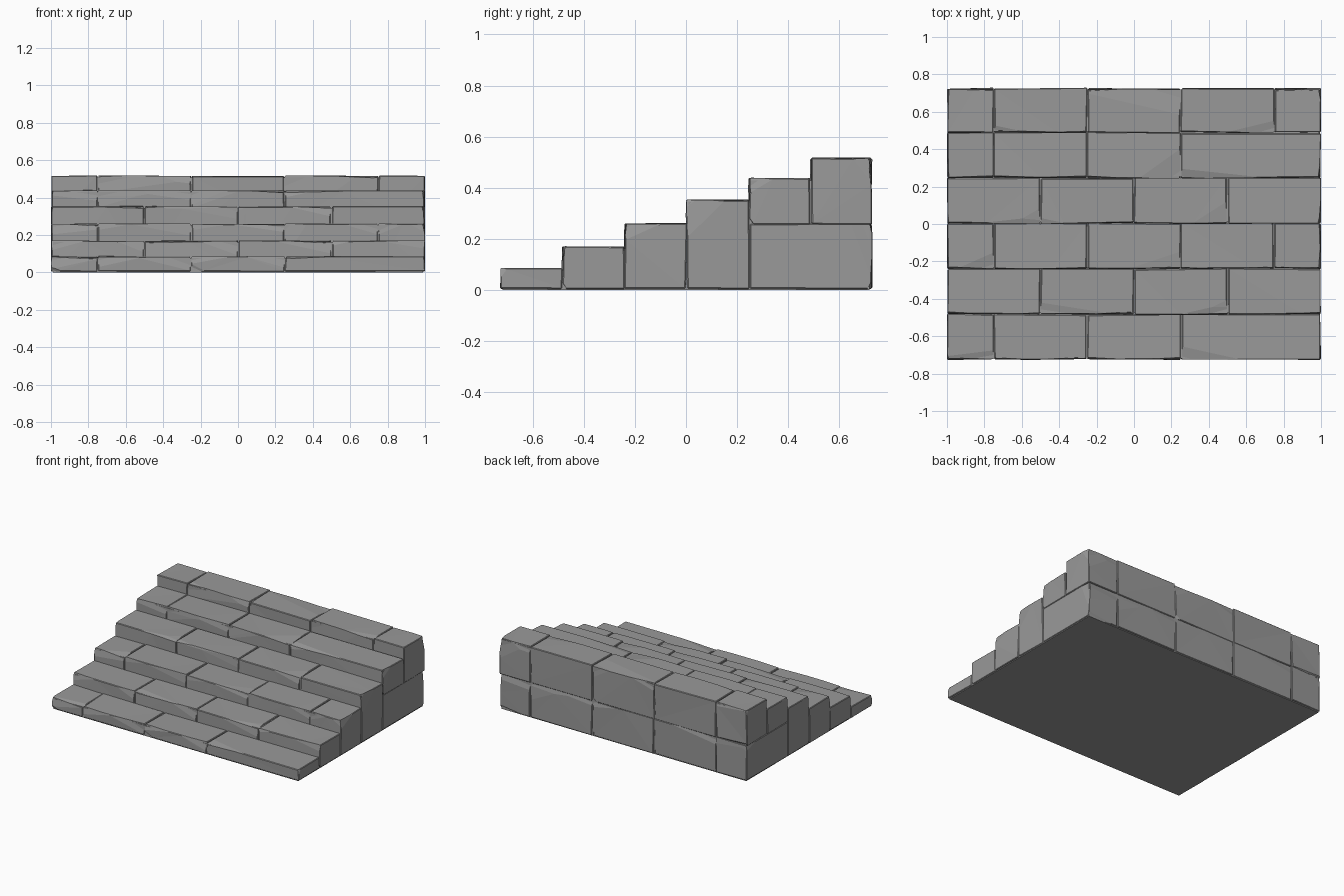
import bpy, bmesh, random
from mathutils import Vector

if "Cube" in bpy.data.objects:
    bpy.data.objects.remove(bpy.data.objects["Cube"])

random.seed(7)
YS = [-0.728, -0.485, -0.243, 0.0, 0.243, 0.485, 0.728]   # step edges
HS = [0.086, 0.171, 0.262, 0.354, 0.439, 0.518]           # tread heights
ODD, EVEN = [-1, -0.5, 0, 0.5, 1], [-1, -0.75, -0.25, 0.25, 0.75, 1]
JOINTS = [[-1, -0.75, -0.25, 0.25, 1], ODD, EVEN, ODD,
          [-1, -0.75, -0.25, 0.25, 1], EVEN]

stone_mat = bpy.data.materials.new("dark_stone")
stone_mat.diffuse_color = (0.32, 0.32, 0.32, 1)
stone_mat.use_nodes = True
stone_mat.node_tree.nodes["Principled BSDF"].inputs["Base Color"].default_value = stone_mat.diffuse_color


def to_object(name, bm):
    bmesh.ops.recalc_face_normals(bm, faces=bm.faces)
    me = bpy.data.meshes.new(name)
    bm.to_mesh(me)
    bm.free()
    me.materials.append(stone_mat)
    ob = bpy.data.objects.new(name, me)
    bpy.context.collection.objects.link(ob)
    return ob


def slice_off(bm, point, normal):
    """Cut away everything beyond a plane and cap the hole."""
    geom = bm.verts[:] + bm.edges[:] + bm.faces[:]
    cut = bmesh.ops.bisect_plane(bm, geom=geom, plane_co=point, plane_no=normal,
                                 clear_outer=True)["geom_cut"]
    edges = [e for e in cut if isinstance(e, bmesh.types.BMEdge)]
    if edges:
        bmesh.ops.holes_fill(bm, edges=edges, sides=0)


def stone(x0, x1, y0, y1, z0, z1, back=False):
    """One rough block with wobbling corners, worn edges and chipped facets."""
    bm = bmesh.new()
    bmesh.ops.create_cube(bm, size=1)
    lo, hi = Vector((x0, y0, z0)), Vector((x1, y1, z1))
    wob = Vector((0.006, 0.007, 0.004))
    for v in bm.verts:
        for a in range(3):
            r = random.uniform(-0.2, 1.2) * wob[a]
            if a == 2 and v.co[a] < 0:
                r = abs(r) * 0.5
            v.co[a] = hi[a] - r if v.co[a] > 0 else lo[a] + r
    bmesh.ops.bevel(bm, geom=bm.edges[:], offset=0.004, segments=1,
                    affect='EDGES', clamp_overlap=True)
    size = hi - lo
    # broad shallow facets on the riser, tread and outer ends
    for _ in range(3):
        sx = random.choice((-1, 1))
        sy = 1 if back else -1
        corner = Vector((x1 if sx > 0 else x0, y1 if back else y0, z1))
        main = random.choice((1, 1, 2)) if abs(corner.x) < 1 else random.choice((0, 1))
        w = [random.uniform(0.02, 0.06), random.uniform(0.06, 0.3),
             random.uniform(0.05, 0.3)]
        w[main] = 1
        n = Vector((sx * w[0], sy * w[1], w[2])).normalized()
        slice_off(bm, corner - n * random.uniform(0.008, 0.017), n)
    # one low chip, as at the foot of some risers
    if random.random() < 0.5:
        sx = random.choice((-1, 1))
        corner = Vector((x1 if sx > 0 else x0, y1 if back else y0, z0))
        n = Vector((sx * random.uniform(0.05, 0.3), 1 if back else -1,
                    -random.uniform(0.3, 0.8))).normalized()
        slice_off(bm, corner - n * random.uniform(0.012, 0.022), n)
    return bm


# Stones: four front rows stand on the ground, the rear two rest on a base course
blocks = []
for i, xs in enumerate(JOINTS):
    z0 = 0.004 if i < 4 else 0.256
    for x0, x1 in zip(xs, xs[1:]):
        blocks.append(stone(x0, x1, YS[i], YS[i + 1] + (0.006 if i < 5 else 0),
                            z0, HS[i], i == 5 and random.random() < 0.4))
for x0, x1 in zip(EVEN, EVEN[1:]):
    blocks.append(stone(x0, x1, YS[4], YS[6], 0.004, 0.262, True))

all_bm = bmesh.new()
for b in blocks:
    tmp = bpy.data.meshes.new("tmp")
    bmesh.ops.recalc_face_normals(b, faces=b.faces)
    b.to_mesh(tmp)
    b.free()
    all_bm.from_mesh(tmp)
    bpy.data.meshes.remove(tmp)
bmesh.ops.triangulate(all_bm, faces=all_bm.faces[:])
stones = to_object("stones", all_bm)

# Mortar core: stair profile set slightly inside the stones
g = 0.010
prof = [(YS[0] + g, 0)]
for i, h in enumerate(HS):
    prof += [(YS[i] + g, h - g), (YS[i + 1] + (g if i < 5 else -g), h - g)]
prof.append((YS[6] - g, 0))
bm = bmesh.new()
face = bm.faces.new([bm.verts.new((-1 + g, y, z)) for y, z in prof])
ext = bmesh.ops.extrude_face_region(bm, geom=[face])["geom"]
bmesh.ops.translate(bm, vec=(2 - 2 * g, 0, 0),
                    verts=[v for v in ext if isinstance(v, bmesh.types.BMVert)])
stairs = to_object("stone_stairs", bm)

# Fuse core and stones into one shell
mod = stairs.modifiers.new("fuse", 'BOOLEAN')
mod.operation, mod.solver, mod.use_self = 'UNION', 'EXACT', True
mod.object = stones
bpy.context.view_layer.objects.active = stairs
bpy.ops.object.modifier_apply(modifier=mod.name)
bpy.data.objects.remove(stones)
